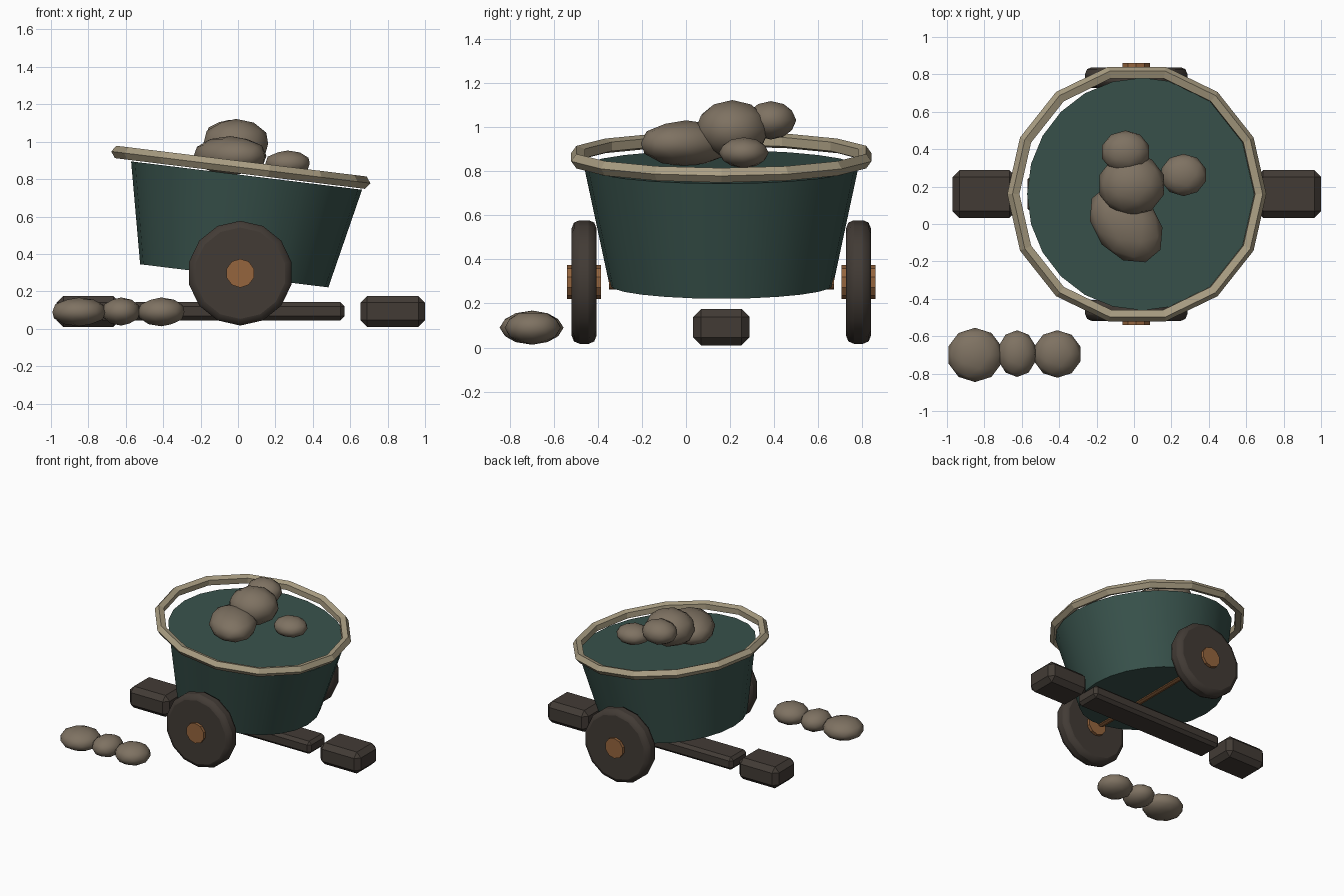
import bpy
from math import radians, sin, cos

default = bpy.data.objects.get("Cube")
if default:
    bpy.data.objects.remove(default, do_unlink=True)


def material(name, rgb):
    mat = bpy.data.materials.new(name)
    mat.use_nodes = True
    mat.diffuse_color = (*rgb, 1)
    node = next(n for n in mat.node_tree.nodes if n.type == 'BSDF_PRINCIPLED')
    node.inputs["Base Color"].default_value = (*rgb, 1)
    return mat


TEAL = material("dark_teal", (0.04, 0.085, 0.072))
TAN = material("pale_tan", (0.40, 0.34, 0.225))
STONE = material("grey_brown_stone", (0.21, 0.168, 0.122))
WOOD = material("dark_wood", (0.055, 0.044, 0.036))
COPPER = material("copper", (0.30, 0.13, 0.048))

CENTRE_Y = 0.16
TILT = radians(7)


def finish(name, mat, bevel=0, segments=1, smooth=None):
    obj = bpy.context.object
    obj.name = name
    obj.data.materials.clear()
    obj.data.materials.append(mat)
    if smooth is not None:
        bpy.ops.object.shade_smooth_by_angle(angle=radians(smooth))
    if bevel:
        mod = obj.modifiers.new("rounded_edges", 'BEVEL')
        mod.width = bevel
        mod.segments = segments
        mod.limit_method = 'ANGLE'
        mod.angle_limit = radians(40)
    return obj


def cylinder_y(name, mat, sides, radius, length, loc, **kw):
    bpy.ops.mesh.primitive_cylinder_add(vertices=sides, radius=radius, depth=length,
                                        location=loc, rotation=(radians(90), 0, 0))
    return finish(name, mat, **kw)


def block(name, x0, x1, width, z0, z1, bevel):
    bpy.ops.mesh.primitive_cube_add(size=1, location=((x0 + x1) / 2, CENTRE_Y, (z0 + z1) / 2))
    bpy.context.object.scale = (x1 - x0, width, z1 - z0)
    bpy.ops.object.transform_apply(location=False, rotation=False, scale=True)
    return finish(name, WOOD, bevel=bevel)


def lump(name, loc, size, turn=0):
    bpy.ops.mesh.primitive_ico_sphere_add(subdivisions=2, radius=1, location=loc,
                                          rotation=(0, 0, radians(turn)))
    bpy.context.object.scale = size
    bpy.ops.object.transform_apply(location=False, rotation=False, scale=True)
    return finish(name, STONE, smooth=60)


# Tilted tub, closed at the top by its filling
height = 0.54
base = (-0.02, CENTRE_Y, 0.283)
middle = (base[0] + sin(TILT) * height / 2, CENTRE_Y, base[2] + cos(TILT) * height / 2)
bpy.ops.mesh.primitive_cone_add(vertices=24, radius1=0.507, radius2=0.622, depth=height,
                                location=middle, rotation=(0, TILT, 0))
finish("tub", TEAL, smooth=30)

# Faceted rim
bpy.ops.mesh.primitive_torus_add(major_segments=14, minor_segments=5, major_radius=0.663,
                                 minor_radius=0.035, location=(0.015, CENTRE_Y, 0.863),
                                 rotation=(0, TILT, 0))
finish("rim", TAN)

# Wheels, hubs and axle
AXLE = (0.012, 0.297)
for side, sign in (("front", -1), ("back", 1)):
    wheel_y = CENTRE_Y + sign * 0.622
    cylinder_y(side + "_wheel", WOOD, 14, 0.28, 0.112, (AXLE[0], wheel_y, AXLE[1]),
               bevel=0.035, segments=2, smooth=50)
    cylinder_y(side + "_hub", COPPER, 10, 0.077, 0.155, (AXLE[0], wheel_y, AXLE[1]))
cylinder_y("axle", COPPER, 10, 0.033, 1.02, (AXLE[0], CENTRE_Y, AXLE[1]))

# Ground beam and end blocks
block("beam", -0.57, 0.57, 0.2, 0.045, 0.142, 0.022)
block("left_end_block", 0.655, 1.0, 0.255, 0.01, 0.175, 0.036)
block("right_end_block", -0.97, -0.63, 0.255, 0.01, 0.175, 0.036)

# Lumps heaped on the tub
lump("front_heap_lump", (-0.042, 0.0, 0.925), (0.235, 0.17, 0.105), -50)
lump("top_heap_lump", (-0.012, 0.21, 0.99), (0.182, 0.168, 0.132))
lump("back_heap_lump", (-0.045, 0.385, 1.03), (0.132, 0.115, 0.087))
lump("side_heap_lump", (0.265, 0.262, 0.883), (0.125, 0.113, 0.07))

# Row of lumps on the ground
lump("ground_lump_large", (-0.85, -0.70, 0.09), (0.15, 0.145, 0.077))
lump("ground_lump_middle", (-0.625, -0.693, 0.092), (0.105, 0.125, 0.075))
lump("ground_lump_small", (-0.41, -0.695, 0.09), (0.13, 0.127, 0.077))
